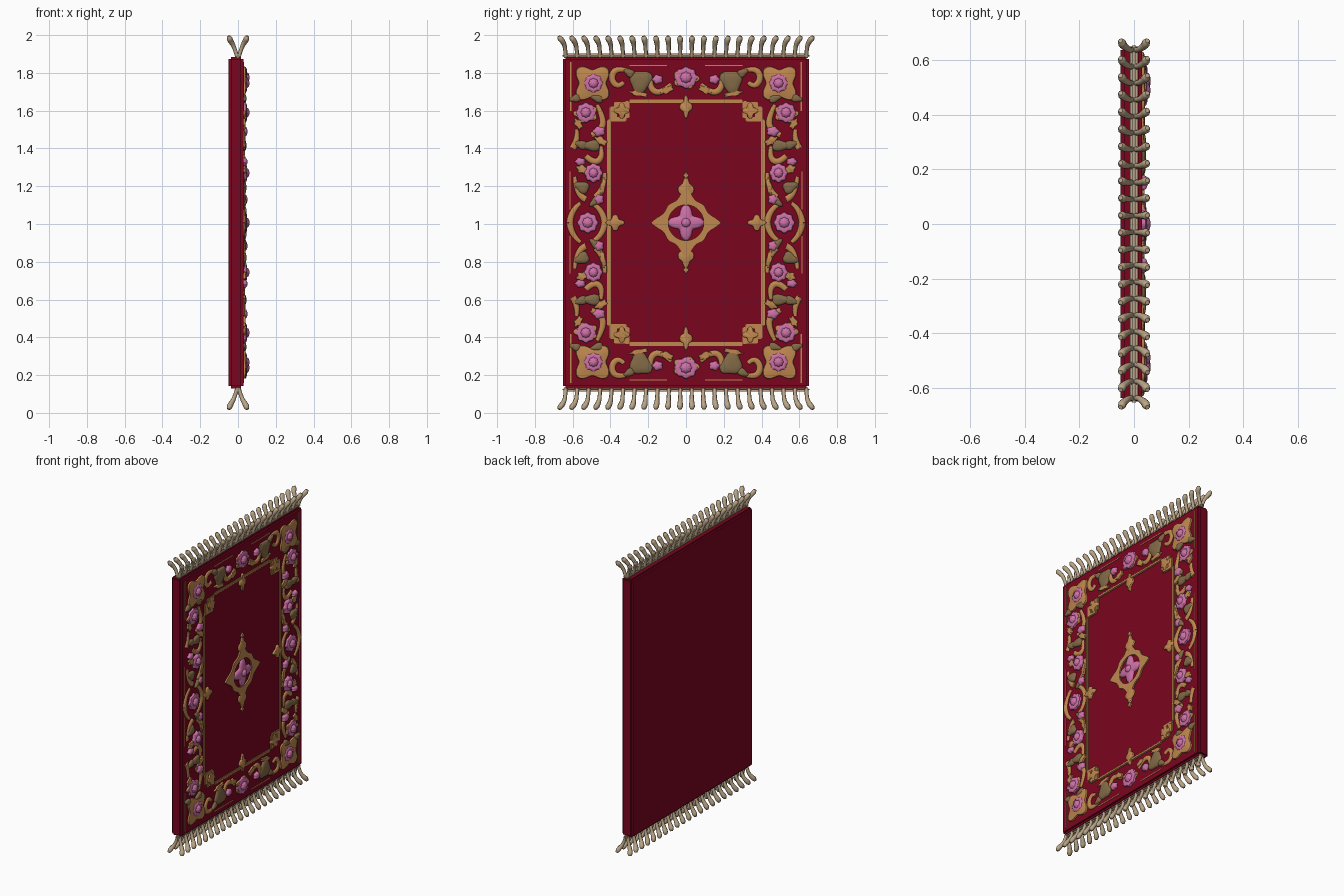
import bpy, bmesh
from math import sin, cos, pi, tau, radians

cube = bpy.data.objects.get("Cube")
if cube:
    bpy.data.objects.remove(cube, do_unlink=True)

MID = 1.007      # height of the rug's centre
FACE = 0.029     # x of the decorated face


def material(name, rgb):
    m = bpy.data.materials.new(name)
    m.use_nodes = True
    col = (*[(c / 255) ** 2.2 for c in rgb], 1)
    m.diffuse_color = col
    m.node_tree.nodes["Principled BSDF"].inputs["Base Color"].default_value = col
    return m


RED = material("deep red", (122, 13, 36))
GOLD = material("gold thread", (190, 135, 80))
PINK = material("rose pink", (205, 112, 165))
OLIVE = material("olive thread", (130, 106, 72))
CREAM = material("cream fringe", (185, 164, 134))


def finish(bm, name, mat, angle=50):
    bmesh.ops.recalc_face_normals(bm, faces=bm.faces)
    me = bpy.data.meshes.new(name)
    bm.to_mesh(me)
    bm.free()
    ob = bpy.data.objects.new(name, me)
    bpy.context.collection.objects.link(ob)
    me.materials.append(mat)
    bpy.ops.object.select_all(action='DESELECT')
    ob.select_set(True)
    bpy.context.view_layer.objects.active = ob
    bpy.ops.object.shade_smooth_by_angle(angle=radians(angle))
    return ob


def mirrored(y, z):
    """Signs that repeat a spot in all four quarters of the rug."""
    for sy in ((1, -1) if abs(y) > 0.001 else (1,)):
        for sz in ((1, -1) if abs(z - MID) > 0.001 else (1,)):
            yield sy, sz


SOFT = [(1, -0.1), (0.97, 0.45), (0.8, 0.8), (0.4, 1)]
ROSE = [(1, -0.1), (0.94, 0.4), (0.7, 0.6), (0.5, 0.5), (0.38, 0.85), (0.15, 1)]
FLAT = [(1, -0.1), (0.97, 0.8), (0.9, 1)]


def motifs(name, mat, spots, height, profile=SOFT, lobes=0, amp=0.0, phase=0.0, n=40):
    """Raised lobed cushions; each spot is y, z, half width, half height, tilt."""
    bm = bmesh.new()
    for y, z, ry, rz, tilt in spots:
        for sy, sz in mirrored(y, z):
            rings = []
            for f, h in profile:
                ring = []
                for i in range(n):
                    t = tau * i / n
                    r = f * (1 + amp * cos(lobes * (t - phase)))
                    u, v = ry * r * cos(t), rz * r * sin(t)
                    a, b = u * cos(tilt) - v * sin(tilt), u * sin(tilt) + v * cos(tilt)
                    ring.append(bm.verts.new((FACE + h * height, sy * (y + a),
                                              MID + sz * (z - MID + b))))
                rings.append(ring)
            for lo, hi in zip(rings, rings[1:]):
                for i in range(n):
                    j = (i + 1) % n
                    bm.faces.new((lo[i], lo[j], hi[j], hi[i]))
            bm.faces.new(rings[-1])
    return finish(bm, name, mat)


def cords(name, mat, paths, depth, flatten=1.0, x0=0.0, mirror=True):
    """Round or flattened cords; paths hold (x, y, z, radius factor)."""
    cu = bpy.data.curves.new(name, 'CURVE')
    cu.dimensions = '3D'
    cu.bevel_depth, cu.bevel_resolution, cu.resolution_u = depth, 2, 4
    cu.use_fill_caps = True
    for path in paths:
        for sy, sz in (mirrored(1, 1.5) if mirror else [(1, 1)]):
            sp = cu.splines.new('NURBS')
            sp.points.add(len(path) - 1)
            sp.order_u, sp.use_endpoint_u = 3, True
            for p, (x, y, z, r) in zip(sp.points, path):
                p.co = (x, sy * y, MID + sz * (z - MID), 1)
                p.radius = r
    ob = bpy.data.objects.new(name, cu)
    bpy.context.collection.objects.link(ob)
    cu.materials.append(mat)
    ob.scale.x, ob.location.x = flatten, x0
    bpy.ops.object.select_all(action='DESELECT')
    ob.select_set(True)
    bpy.context.view_layer.objects.active = ob
    bpy.ops.object.convert(target='MESH')
    bpy.ops.object.shade_smooth_by_angle(angle=radians(50))
    return ob


def boxes(name, mat, items, bevel=0.0):
    """Boxes given as centre and size."""
    bm = bmesh.new()
    for (x, y, z), size in items:
        vs = bmesh.ops.create_cube(bm, size=1)["verts"]
        for v in vs:
            v.co = (x + v.co.x * size[0], y + v.co.y * size[1], z + v.co.z * size[2])
    if bevel:
        bmesh.ops.bevel(bm, geom=bm.edges[:], offset=bevel, segments=2, affect='EDGES')
    return finish(bm, name, mat, 35)


# Rug body
boxes("rug_body", RED, [((-0.01, 0, MID), (0.078, 1.3, 1.755))], 0.012)

# Fringe: bound edge and two splayed rows of tassels at both ends
boxes("fringe_binding", CREAM, [((0, 0, MID + s * 0.884), (0.03, 1.31, 0.022)) for s in (1, -1)], 0.008)
tassels = []
for k in range(22):
    f = k / 21 * 2 - 1
    for s in (1, -1):
        tassels.append([(s * 0.004, f * 0.638, 1.885, 0.8), (s * 0.012, f * 0.638, 1.91, 0.75),
                        (s * 0.024, f * 0.642, 1.945, 0.85), (s * 0.04, f * 0.655, 1.97, 1.1),
                        (s * 0.046, f * 0.668, 1.984, 1.2), (s * 0.049, f * 0.672, 1.995, 0.6)])
both = tassels + [[(x, y, 2 * MID - z, r) for x, y, z, r in p] for p in tassels]
cords("fringe_tassels", CREAM, both, 0.0135, mirror=False)

# Gold frame around the plain field, with stepped corners
frame = []
for s in (1, -1):
    frame.append(((FACE, s * 0.407, MID), (0.016, 0.02, 1.09)))
    frame.append(((FACE, 0, MID + s * 0.643), (0.016, 0.6, 0.02)))
    for t in (1, -1):
        frame.append(((FACE, s * 0.36, MID + t * 0.548), (0.018, 0.09, 0.024)))
        frame.append(((FACE, s * 0.312, MID + t * 0.598), (0.018, 0.024, 0.09)))
        frame.append(((FACE, s * 0.385, MID + t * 0.58), (0.016, 0.04, 0.07)))
        frame.append(((FACE, s * 0.345, MID + t * 0.625), (0.016, 0.07, 0.03)))
boxes("field_frame", GOLD, frame, 0.004)
motifs("frame_crosses", GOLD, [(0.375, MID, 0.04, 0.035, 0), (0, 1.62, 0.028, 0.05, 0),
                               (0.34, 1.6, 0.035, 0.035, 0)], 0.011, FLAT, 4, 0.25)

# Thin woven lines near the outer edge
lines = []
for s in (1, -1):
    for t in (1, -1):
        lines.append(((FACE, s * 0.61, MID + t * 0.72), (0.006, 0.006, 0.26)))
        lines.append(((FACE, s * 0.615, MID + t * 0.17), (0.006, 0.006, 0.2)))
        lines.append(((FACE, s * 0.2, MID + t * 0.832), (0.006, 0.2, 0.006)))
boxes("edge_lines", GOLD, lines)

# Corner plaques and gold pads behind the flowers
motifs("corner_plaques", GOLD, [(0.495, 1.745, 0.093, 0.093, 0)], 0.012, FLAT, 4, 0.22, pi / 4)
motifs("gold_pads", GOLD, [(0, 1.77, 0.065, 0.05, 0), (0.53, 1.585, 0.06, 0.045, 0),
                           (0.45, 1.44, 0.035, 0.02, 0.5), (0.57, 1.53, 0.03, 0.018, 1),
                           (0.55, 1.29, 0.03, 0.022, 0.4), (0.44, 1.2, 0.014, 0.045, 0.2),
                           (0.25, 1.69, 0.05, 0.014, 0.2), (0.1, 1.71, 0.035, 0.018, -0.4)],
       0.01, FLAT, 5, 0.15)

# Gold scrolls in the border
scrolls = [
    [(0.3, 1.81), (0.37, 1.83), (0.4, 1.77), (0.36, 1.72), (0.33, 1.75)],
    [(0.08, 1.74), (0.13, 1.69), (0.19, 1.71), (0.19, 1.76)],
    [(0.47, 1.63), (0.44, 1.57), (0.44, 1.5), (0.5, 1.47)],
    [(0.58, 1.5), (0.57, 1.45), (0.6, 1.4)],
    [(0.45, 1.41), (0.44, 1.35), (0.49, 1.32), (0.53, 1.36)],
    [(0.43, 1.27), (0.43, 1.18), (0.48, 1.14)],
    [(0.59, 1.25), (0.58, 1.15), (0.53, 1.13)],
    [(0.5, 1.11), (0.44, 1.08), (0.43, MID)],
    [(0.56, 1.11), (0.61, 1.07), (0.615, MID)],
]
cords("border_scrolls", GOLD, [[(0, y, z, (0.7, 1.1, 1.2, 1, 0.8)[i]) for i, (y, z) in enumerate(p)]
                               for p in scrolls], 0.015, 0.6, FACE)

# Olive leaves
motifs("olive_leaves", OLIVE, [(0.24, 1.755, 0.055, 0.062, 0.6), (0.3, 1.8, 0.03, 0.02, 0.5),
                               (0.5, 1.415, 0.05, 0.028, 0), (0.555, 1.42, 0.035, 0.022, 0.3),
                               (0.55, 1.195, 0.04, 0.03, 0.4), (0.47, 1.665, 0.035, 0.02, 0.3),
                               (0.585, 1.665, 0.03, 0.02, -0.3), (0.48, 1.12, 0.035, 0.02, -0.7)],
       0.015, SOFT, 3, 0.14)

# Pink flowers and buds
motifs("pink_flowers", PINK, [(0, 1.775, 0.06, 0.056, 0), (0.49, 1.745, 0.05, 0.05, 0),
                              (0.53, 1.59, 0.052, 0.052, 0), (0.49, 1.27, 0.047, 0.05, 0),
                              (0.52, MID, 0.054, 0.054, 0)], 0.031, ROSE, 8, 0.07)
motifs("pink_buds", PINK, [(0.15, 1.765, 0.027, 0.024, 0), (0.46, 1.49, 0.032, 0.026, 0),
                           (0.56, 1.33, 0.027, 0.02, 0), (0.46, 1.13, 0.024, 0.026, 0)],
       0.02, SOFT, 5, 0.1)

# Centre medallion: open gold diamond with finials
bm = bmesh.new()
N = 64
rings = []
for inner, h in ((0, -0.002), (0, 0.009), (1, 0.009), (1, -0.002)):
    ring = []
    for i in range(N):
        t = tau * i / N
        r = 0.094 if inner else 0.178 / (abs(cos(t)) + abs(sin(t))) * (1 + 0.05 * cos(8 * t))
        ring.append(bm.verts.new((FACE + h, r * cos(t), MID + r * sin(t))))
    rings.append(ring)
for lo, hi in zip(rings, rings[1:]):
    for i in range(N):
        j = (i + 1) % N
        bm.faces.new((lo[i], lo[j], hi[j], hi[i]))
finish(bm, "medallion_diamond", GOLD, 35)
motifs("medallion_finials", GOLD, [(0, MID + 0.175, 0.036, 0.055, 0), (0, MID + 0.25, 0.013, 0.016, 0)],
       0.009, FLAT, 4, 0.2)
motifs("medallion_star", PINK, [(0, MID, 0.074, 0.074, 0)], 0.018, SOFT, 4, 0.3)
motifs("medallion_button", PINK, [(0, MID, 0.026, 0.026, 0)], 0.031)
